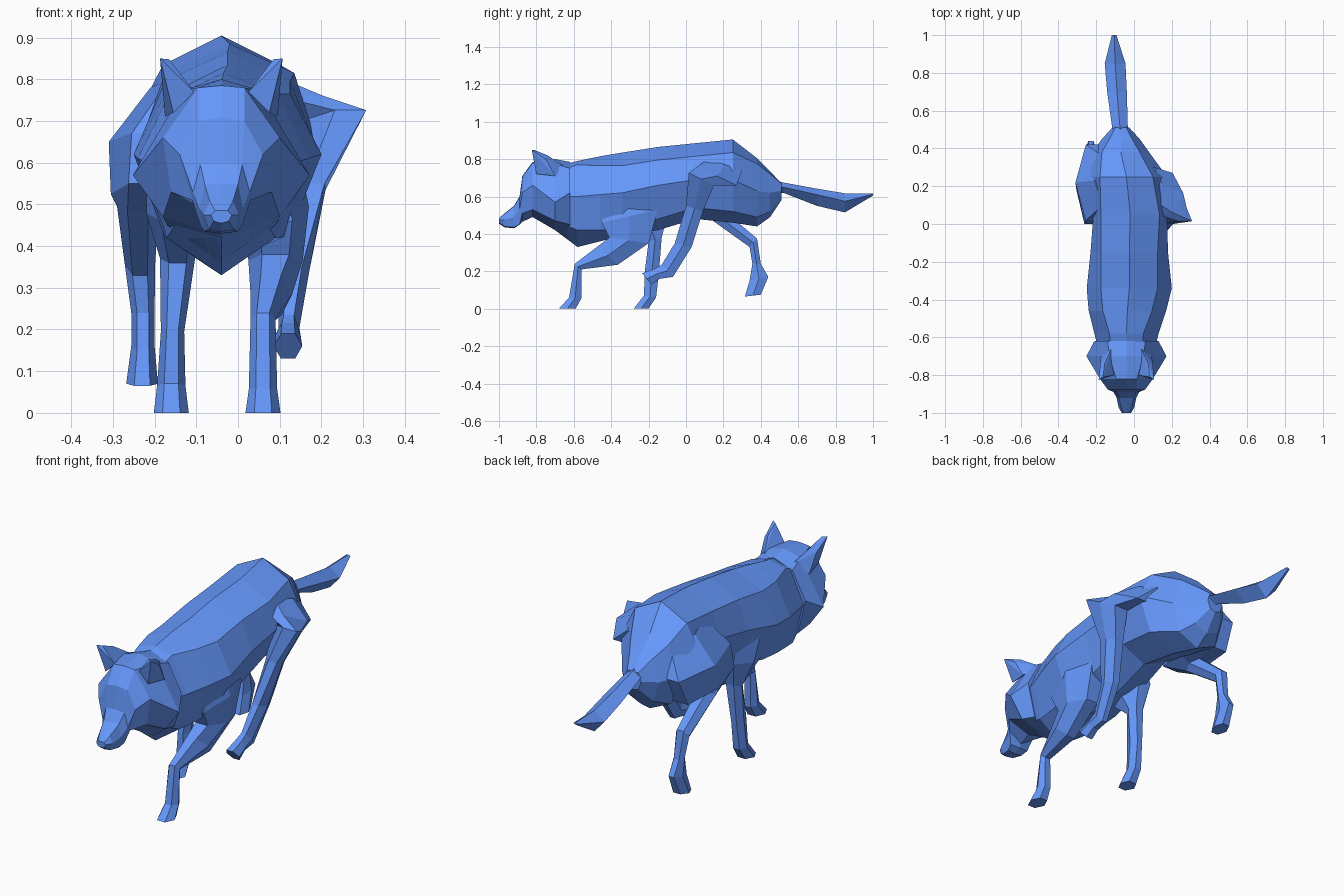
import bpy, bmesh

# Blue coat
coat = bpy.data.materials.new("blue_coat")
coat.diffuse_color = (0.13, 0.31, 0.96, 1.0)


def finish(bm, name):
    bmesh.ops.recalc_face_normals(bm, faces=bm.faces)
    mesh = bpy.data.meshes.new(name)
    bm.to_mesh(mesh)
    bm.free()
    mesh.materials.append(coat)
    ob = bpy.data.objects.new(name, mesh)
    bpy.context.collection.objects.link(ob)
    return ob


def skin(name, rings):
    """Bridge equal rings of points into a closed, flat-faced tube."""
    bm = bmesh.new()
    loops = [[bm.verts.new(p) for p in ring] for ring in rings]
    n = len(loops[0])
    for a, b in zip(loops, loops[1:]):
        for i in range(n):
            j = (i + 1) % n
            bm.faces.new((a[i], a[j], b[j], b[i]))
    bm.faces.new(loops[0])
    bm.faces.new(loops[-1])
    return finish(bm, name)


def loft(name, sections):
    """Sections: y, centre x, top z, [(half width, z) down one side], bottom z."""
    rings = []
    for y, cx, top, side, bottom in sections:
        rings.append([(cx, y, top)] + [(cx + h, y, z) for h, z in side]
                     + [(cx, y, bottom)] + [(cx - h, y, z) for h, z in reversed(side)])
    skin(name, rings)


def leg(name, sections):
    """Sections: front edge y, z, back edge y, z, centre x, half width, [front edge x shift]."""
    rings = []
    for fy, fz, by, bz, cx, h, *lean in sections:
        my, mz, q = (fy + by) / 2, (fz + bz) / 2, h * 0.5
        fx = cx + sum(lean)
        rings.append([(fx - q, fy, fz), (fx + q, fy, fz), (cx + h, my, mz),
                      (cx + q, by, bz), (cx - q, by, bz), (cx - h, my, mz)])
    skin(name, rings)


# Torso from neck to rump
loft("torso", [
    (-0.70, -0.04, 0.76, [(0.08, 0.73), (0.14, 0.60), (0.10, 0.47)], 0.42),
    (-0.58, -0.04, 0.79, [(0.09, 0.77), (0.17, 0.60), (0.13, 0.42)], 0.33),
    (-0.46, -0.035, 0.815, [(0.13, 0.765), (0.205, 0.61), (0.14, 0.42)], 0.36),
    (-0.34, -0.025, 0.835, [(0.15, 0.765), (0.225, 0.62), (0.15, 0.43)], 0.39),
    (-0.15, -0.025, 0.865, [(0.15, 0.795), (0.205, 0.66), (0.14, 0.48)], 0.42),
    (0.05, -0.02, 0.885, [(0.155, 0.815), (0.195, 0.69), (0.13, 0.54)], 0.48),
    (0.25, -0.04, 0.905, [(0.14, 0.835), (0.215, 0.69), (0.15, 0.52)], 0.46),
    (0.38, -0.07, 0.805, [(0.10, 0.775), (0.15, 0.63), (0.11, 0.49)], 0.44),
    (0.45, -0.07, 0.735, [(0.06, 0.72), (0.10, 0.62), (0.07, 0.52)], 0.49),
    (0.51, -0.07, 0.67, [(0.03, 0.67), (0.045, 0.63), (0.03, 0.59)], 0.58)])

# Head with muzzle and cheek ruff
loft("head", [
    (-1.00, -0.04, 0.485, [(0.015, 0.485), (0.025, 0.475), (0.018, 0.46)], 0.455),
    (-0.97, -0.04, 0.51, [(0.028, 0.508), (0.042, 0.475), (0.03, 0.44)], 0.435),
    (-0.92, -0.04, 0.55, [(0.04, 0.548), (0.052, 0.49), (0.04, 0.435)], 0.43),
    (-0.89, -0.04, 0.60, [(0.05, 0.595), (0.068, 0.53), (0.05, 0.45)], 0.45),
    (-0.875, -0.04, 0.71, [(0.055, 0.70), (0.10, 0.62), (0.07, 0.51)], 0.465),
    (-0.82, -0.04, 0.785, [(0.055, 0.78), (0.14, 0.66), (0.12, 0.53)], 0.49),
    (-0.70, -0.04, 0.80, [(0.09, 0.775), (0.212, 0.57), (0.14, 0.47)], 0.42),
    (-0.62, -0.04, 0.785, [(0.10, 0.75), (0.17, 0.62), (0.13, 0.45)], 0.36)])

# Ears
for side, label in ((1, "left"), (-1, "right")):
    bm = bmesh.new()
    for x, y, z in [(0.065, -0.80, 0.77), (0.115, -0.80, 0.72), (0.135, -0.70, 0.71),
                    (0.075, -0.65, 0.76), (0.147, -0.825, 0.85), (0.125, -0.81, 0.848),
                    (0.115, -0.74, 0.82), (0.14, -0.75, 0.80)]:
        bm.verts.new((-0.04 + side * x, y, z))
    bmesh.ops.convex_hull(bm, input=bm.verts[:])
    finish(bm, label + "_ear")

# Tail
loft("tail", [
    (0.46, -0.065, 0.69, [(0.035, 0.655)], 0.62),
    (0.52, -0.075, 0.675, [(0.042, 0.65)], 0.62),
    (0.70, -0.09, 0.642, [(0.052, 0.61)], 0.55),
    (0.85, -0.10, 0.617, [(0.055, 0.575)], 0.515),
    (1.00, -0.105, 0.617, [(0.012, 0.612)], 0.605)])

# Front legs: left reaches forward, right trails under the chest
leg("left_front_leg", [
    (-0.42, 0.58, -0.22, 0.60, 0.08, 0.07),
    (-0.45, 0.46, -0.15, 0.53, 0.09, 0.08),
    (-0.41, 0.38, -0.20, 0.35, 0.09, 0.065),
    (-0.47, 0.335, -0.365, 0.235, 0.08, 0.05),
    (-0.595, 0.24, -0.56, 0.21, 0.06, 0.03),
    (-0.625, 0.06, -0.56, 0.055, 0.06, 0.034),
    (-0.68, 0.0, -0.59, 0.0, 0.06, 0.042)])
leg("right_front_leg", [
    (-0.40, 0.60, -0.14, 0.62, -0.14, 0.08),
    (-0.32, 0.46, -0.10, 0.50, -0.15, 0.07),
    (-0.20, 0.36, -0.13, 0.38, -0.145, 0.042),
    (-0.22, 0.20, -0.145, 0.19, -0.157, 0.028),
    (-0.225, 0.07, -0.16, 0.06, -0.16, 0.034),
    (-0.28, 0.0, -0.20, 0.0, -0.16, 0.042)])

# Hind legs: left swings forward with a raised knee, right pushes off behind
leg("left_hind_leg", [
    (0.12, 0.80, 0.30, 0.74, 0.07, 0.08),
    (0.06, 0.76, 0.27, 0.66, 0.15, 0.11),
    (0.015, 0.726, 0.15, 0.66, 0.205, 0.075, 0.065),
    (0.0, 0.55, 0.09, 0.52, 0.165, 0.045, 0.02),
    (-0.06, 0.35, 0.03, 0.33, 0.135, 0.036),
    (-0.13, 0.235, -0.07, 0.17, 0.122, 0.025),
    (-0.165, 0.215, -0.14, 0.16, 0.12, 0.03),
    (-0.235, 0.19, -0.185, 0.13, 0.12, 0.034)])
leg("right_hind_leg", [
    (0.10, 0.80, 0.36, 0.76, -0.12, 0.09),
    (0.02, 0.67, 0.42, 0.63, -0.20, 0.11),
    (0.0, 0.55, 0.36, 0.50, -0.22, 0.085),
    (0.13, 0.48, 0.22, 0.51, -0.24, 0.05),
    (0.34, 0.33, 0.38, 0.375, -0.235, 0.036),
    (0.355, 0.24, 0.40, 0.24, -0.228, 0.028),
    (0.34, 0.15, 0.44, 0.17, -0.228, 0.028),
    (0.315, 0.065, 0.40, 0.075, -0.23, 0.038)])
